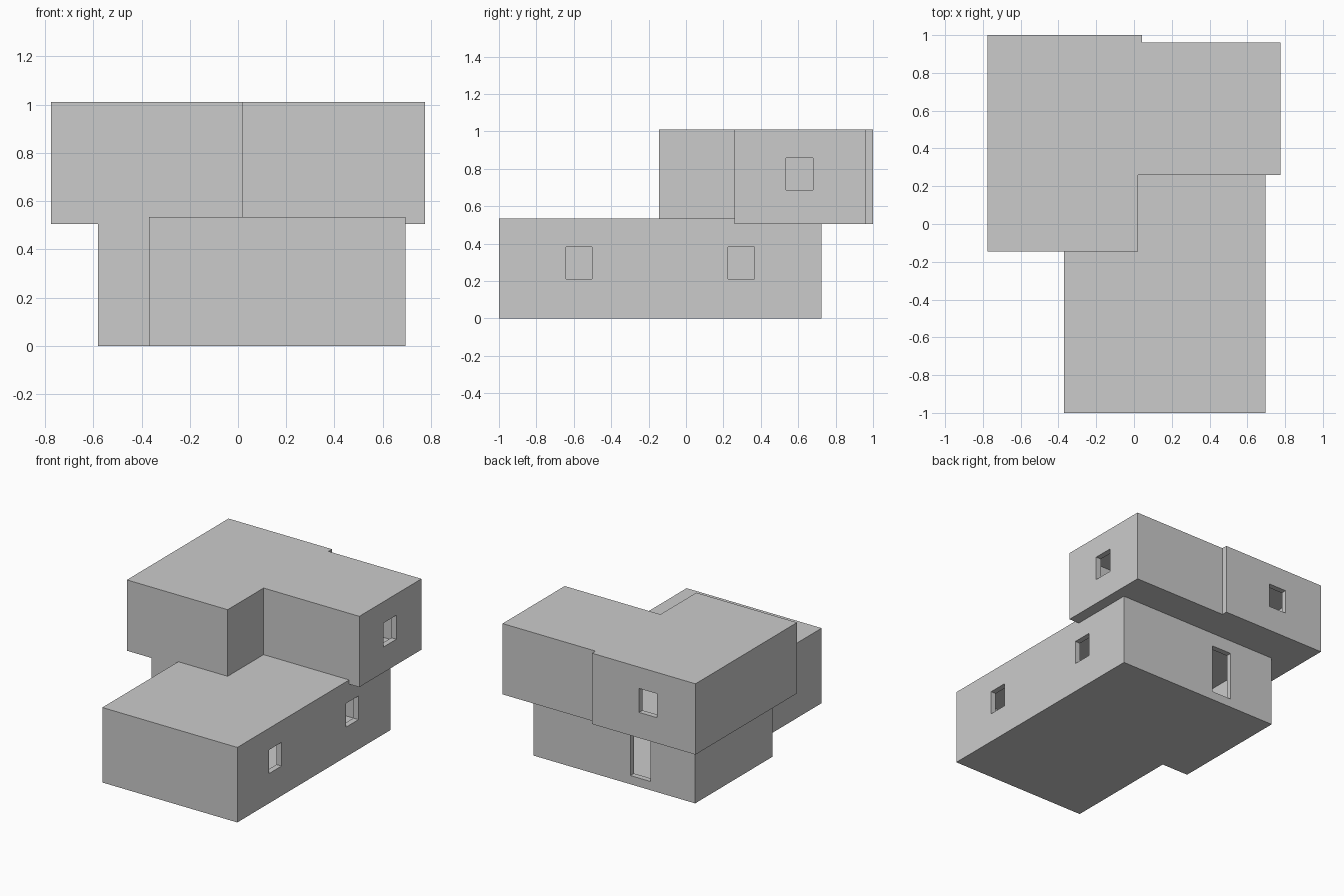
import bpy, bmesh

if "Cube" in bpy.data.objects:
    bpy.data.objects.remove(bpy.data.objects["Cube"])

WALL, SLAB = 0.04, 0.03


def prism(name, outline, z0, z1):
    """Extrude a counter-clockwise plan outline from z0 to z1."""
    bm = bmesh.new()
    face = bm.faces.new([bm.verts.new((x, y, z0)) for x, y in outline])
    ext = bmesh.ops.extrude_face_region(bm, geom=[face])
    top = [v for v in ext["geom"] if isinstance(v, bmesh.types.BMVert)]
    bmesh.ops.translate(bm, vec=(0, 0, z1 - z0), verts=top)
    bmesh.ops.recalc_face_normals(bm, faces=bm.faces)
    mesh = bpy.data.meshes.new(name)
    bm.to_mesh(mesh)
    bm.free()
    obj = bpy.data.objects.new(name, mesh)
    bpy.context.collection.objects.link(obj)
    return obj


def inset(outline, d):
    """Move every edge of a right-angled outline inward by d."""
    sign = lambda v: (v > 1e-6) - (v < -1e-6)
    result = []
    for i, (x, y) in enumerate(outline):
        px, py = outline[i - 1]
        nx, ny = outline[(i + 1) % len(outline)]
        dx = -sign(y - py) - sign(ny - y)
        dy = sign(x - px) + sign(nx - x)
        result.append((x + dx * d, y + dy * d))
    return result


def rect(x0, x1, y0, y1):
    return [(x0, y0), (x1, y0), (x1, y1), (x0, y1)]


def cut(obj, cutter):
    cutter.hide_render = True
    mod = obj.modifiers.new("cut", "BOOLEAN")
    mod.operation, mod.solver, mod.object = "DIFFERENCE", "EXACT", cutter
    bpy.context.view_layer.objects.active = obj
    bpy.ops.object.modifier_apply(modifier=mod.name)
    bpy.data.objects.remove(cutter)


def storey(name, outline, z0, z1, openings):
    """Hollow storey with wall openings given as (plan rectangle, z0, z1)."""
    shell = prism(name, outline, z0, z1)
    cut(shell, prism("room_cutter", inset(outline, WALL), z0 + SLAB, z1 - SLAB))
    for plan, a, b in openings:
        cut(shell, prism("opening_cutter", plan, a, b))


# Lower storey: two side windows and a back door
storey("lower_storey",
       [(-0.37, -1), (0.695, -1), (0.695, 0.725), (-0.58, 0.725),
        (-0.58, -0.145), (-0.37, -0.145)],
       0, 0.535,
       [(rect(0.64, 0.75, -0.642, -0.502), 0.212, 0.381),
        (rect(0.64, 0.75, 0.225, 0.365), 0.212, 0.381),
        (rect(-0.226, -0.07, 0.67, 0.78), 0.062, 0.41)])

# Upper storey: overhanging, one side window and one back window
storey("upper_storey",
       [(-0.775, -0.145), (0.02, -0.145), (0.02, 0.26), (0.775, 0.26),
        (0.775, 0.96), (0.042, 0.96), (0.042, 1), (-0.775, 1)],
       0.505, 1.01,
       [(rect(0.72, 0.83, 0.535, 0.678), 0.687, 0.858),
        (rect(-0.47, -0.33, 0.94, 1.05), 0.687, 0.858)])
